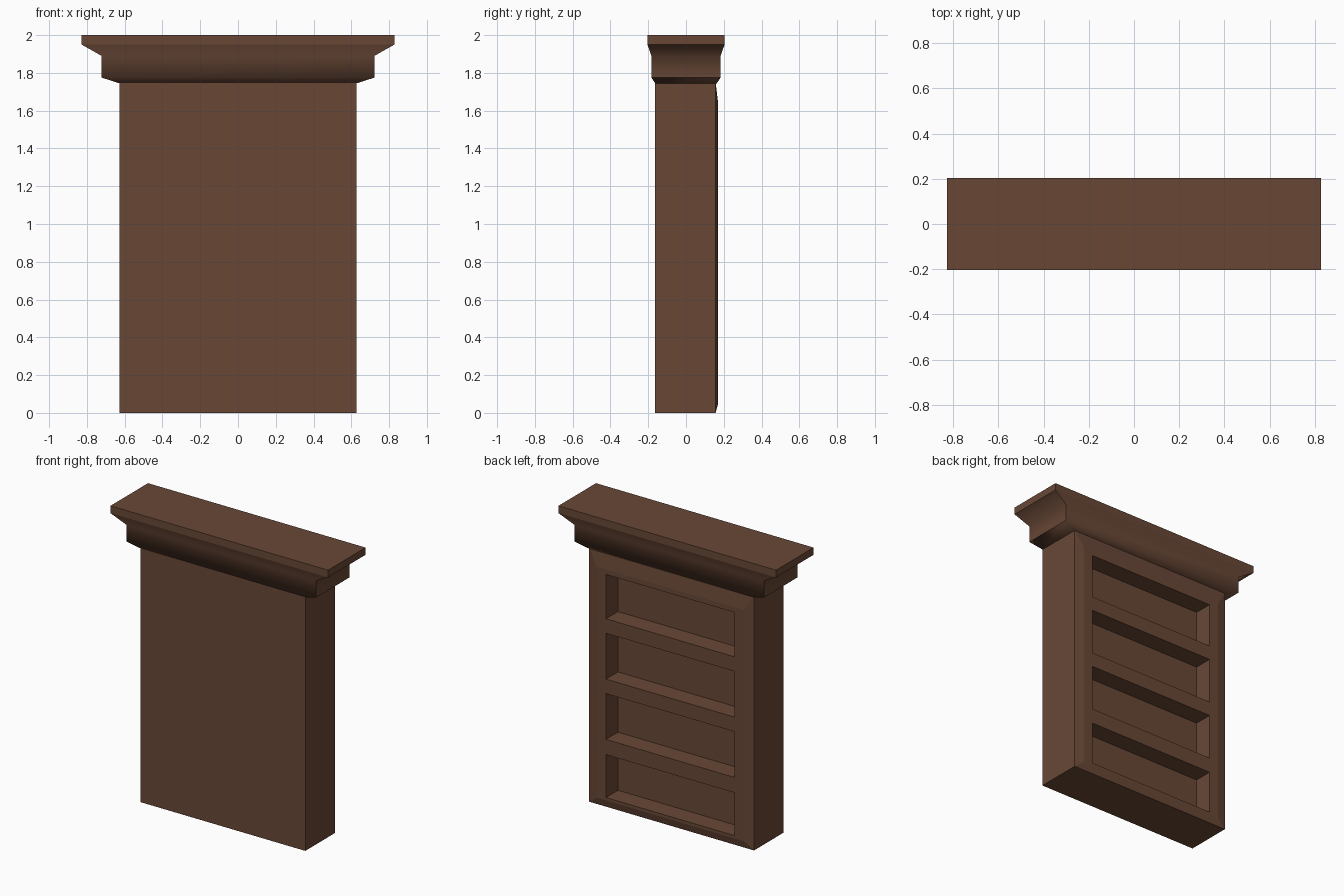
import bpy
import bmesh
import math

cube = bpy.data.objects.get("Cube")
if cube:
    bpy.data.objects.remove(cube, do_unlink=True)

wood = bpy.data.materials.new("dark_brown_wood")
wood.use_nodes = True
colour = (0.14, 0.064, 0.037, 1)
wood.diffuse_color = colour
wood.node_tree.nodes["Principled BSDF"].inputs["Base Color"].default_value = colour


def finish(name, bm, smooth_angle=None):
    """Clean the mesh and turn it into an object."""
    bmesh.ops.remove_doubles(bm, verts=bm.verts[:], dist=0.0001)
    bmesh.ops.recalc_face_normals(bm, faces=bm.faces[:])
    mesh = bpy.data.meshes.new(name)
    bm.to_mesh(mesh)
    bm.free()
    obj = bpy.data.objects.new(name, mesh)
    bpy.context.collection.objects.link(obj)
    mesh.materials.append(wood)
    if smooth_angle:
        bpy.ops.object.select_all(action="DESELECT")
        obj.select_set(True)
        bpy.context.view_layer.objects.active = obj
        bpy.ops.object.shade_smooth_by_angle(angle=math.radians(smooth_angle))
    return obj


def loft(bm, rings, cap_start=True, cap_end=True):
    """Skin a list of four-point rings."""
    loops = [[bm.verts.new(p) for p in ring] for ring in rings]
    for a, b in zip(loops, loops[1:]):
        for i in range(4):
            j = (i + 1) % 4
            bm.faces.new((a[i], a[j], b[j], b[i]))
    if cap_start:
        bm.faces.new(loops[0])
    if cap_end:
        bm.faces.new(loops[-1])


def upright(y, half, low, high):
    return [(-half, y, low), (half, y, low), (half, y, high), (-half, y, high)]


def level(z, half_x, half_y):
    return [(-half_x, -half_y, z), (half_x, -half_y, z),
            (half_x, half_y, z), (-half_x, half_y, z)]


# Cabinet body: plain front, gently raised face frame on the open side
HALF, TOP, RIM, FRAME = 0.628, 1.75, 0.17, 0.56
OPENING, POCKET = 0.49, 0.04
LOW, HIGH = 0.05, 1.64
shelves = [(0.07, 0.365), (0.47, 0.785), (0.885, 1.2), (1.3, 1.605)]

bm = bmesh.new()
loft(bm, [upright(-0.165, HALF, 0, TOP),
          upright(0.157, HALF, 0, TOP),
          upright(RIM, FRAME, LOW, HIGH)], cap_end=False)

# Face frame grid with a recessed pocket in each shelf bay
xs = [-FRAME, -OPENING, OPENING, FRAME]
zs = [LOW] + [z for bay in shelves for z in bay] + [HIGH]
for row, (z0, z1) in enumerate(zip(zs, zs[1:])):
    for col, (x0, x1) in enumerate(zip(xs, xs[1:])):
        if col == 1 and row % 2 == 1:
            loft(bm, [upright(RIM, OPENING, z0, z1),
                      upright(POCKET, OPENING, z0, z1)], cap_start=False)
        else:
            bm.faces.new([bm.verts.new(p) for p in
                          ((x0, RIM, z0), (x1, RIM, z0),
                           (x1, RIM, z1), (x0, RIM, z1))])
body = finish("bookcase_body", bm)

# Crown moulding flaring out from the body
bm = bmesh.new()
loft(bm, [level(1.745, HALF, 0.163),
          level(1.775, 0.722, 0.183),
          level(1.89, 0.722, 0.183),
          level(1.95, 0.828, 0.204)], cap_end=False)
finish("crown_moulding", bm, 65)

# Flat slab on top
bm = bmesh.new()
loft(bm, [level(1.95, 0.828, 0.204), level(2.0, 0.828, 0.204)])
finish("crown_top", bm)
